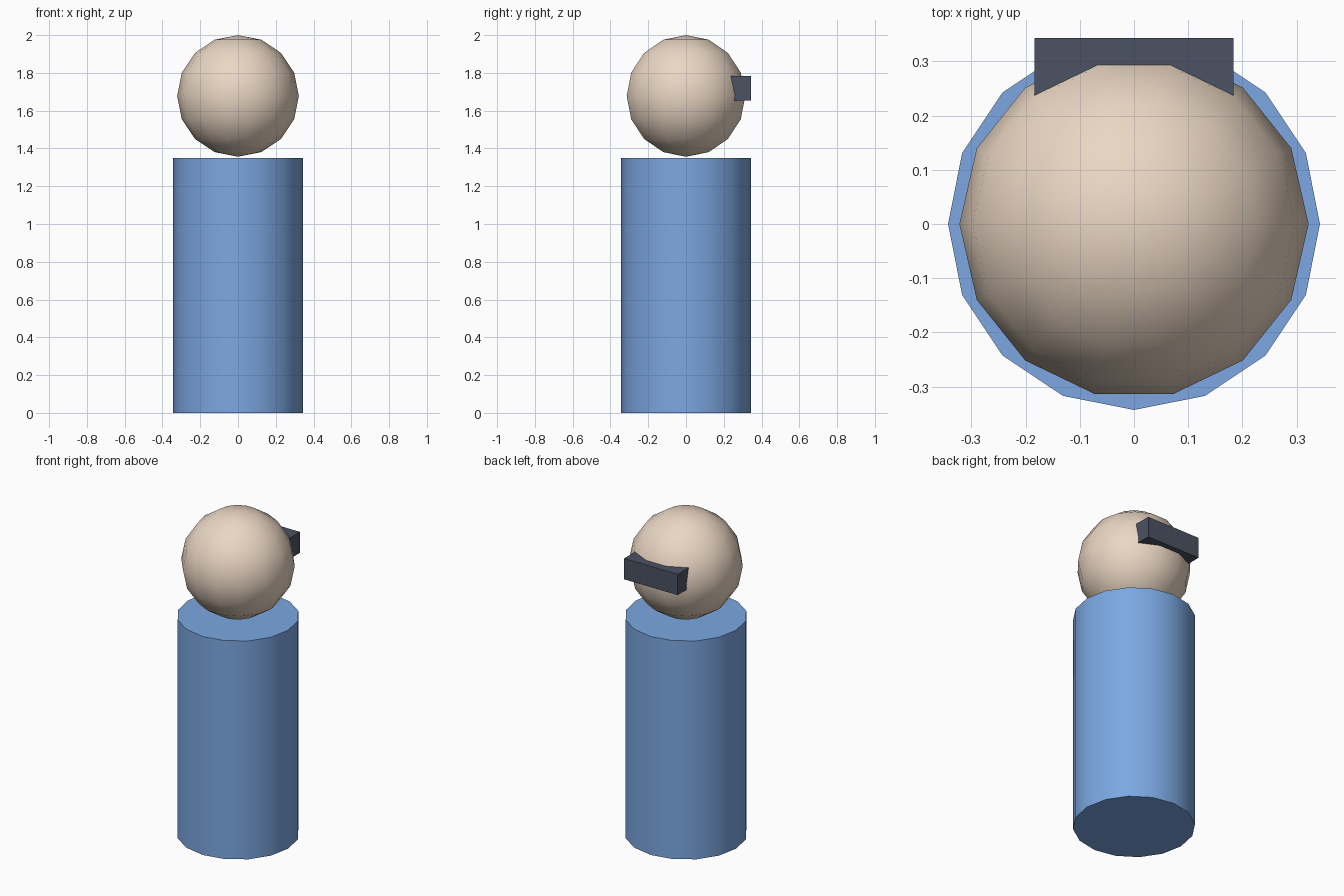
import bpy
from math import radians

if "Cube" in bpy.data.objects:
    bpy.data.objects.remove(bpy.data.objects["Cube"])


def finish(name, color, smooth):
    ob = bpy.context.object
    ob.name = ob.data.name = name
    mat = bpy.data.materials.new(name + "_colour")
    mat.diffuse_color = (*color, 1)
    mat.use_nodes = True
    mat.node_tree.nodes["Principled BSDF"].inputs["Base Color"].default_value = mat.diffuse_color
    ob.data.materials.append(mat)
    bpy.ops.object.transform_apply(location=False, rotation=True, scale=True)
    if smooth:
        bpy.ops.object.shade_smooth_by_angle(angle=radians(40))
    return ob


# Body: 16-sided column
H = 1.35
bpy.ops.mesh.primitive_cylinder_add(vertices=16, radius=0.343, depth=H, location=(0, 0, H / 2))
finish("body", (0.20, 0.39, 0.76), True)

# Head: low-poly ball, turned so a vertex column lies on the x axis
R = 0.322
bpy.ops.mesh.primitive_uv_sphere_add(segments=14, ring_count=8, radius=R,
                                     location=(0, 0, 2 - R), rotation=(0, 0, radians(90)))
finish("head", (0.83, 0.68, 0.55), True)

# Visor: block sunk into the back of the head
y0, y1, z0, z1 = 0.21, 0.343, 1.655, 1.784
bpy.ops.mesh.primitive_cube_add(size=1, location=(0, (y0 + y1) / 2, (z0 + z1) / 2))
bpy.context.object.scale = (0.367, y1 - y0, z1 - z0)
finish("visor", (0.07, 0.085, 0.125), False)
